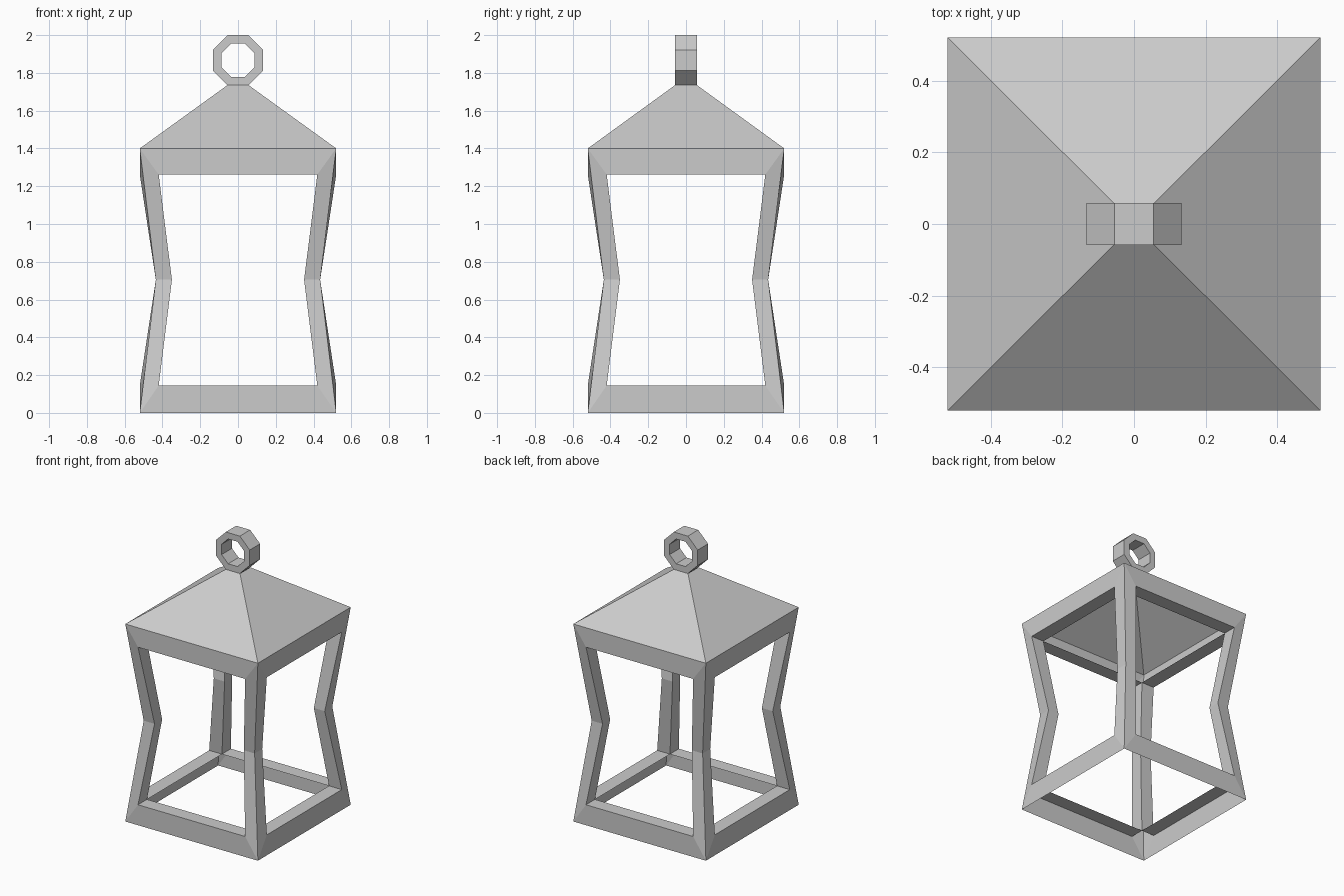
import bpy, bmesh, math
from mathutils import Matrix

if "Cube" in bpy.data.objects:
    bpy.data.objects.remove(bpy.data.objects["Cube"])


def make_object(name, bm):
    bmesh.ops.remove_doubles(bm, verts=bm.verts, dist=0.0005)
    mesh = bpy.data.meshes.new(name)
    bm.to_mesh(mesh)
    bm.free()
    obj = bpy.data.objects.new(name, mesh)
    bpy.context.collection.objects.link(obj)
    return obj


def bridge(bm, a, b, closed=True):
    n = len(a)
    for i in range(n if closed else n - 1):
        j = (i + 1) % n
        bm.faces.new((a[i], a[j], b[j], b[i]))


# Lantern frame: four pinched sides, each with a window and an inward lip
OUTER = [(0.52, 0.0), (0.435, 0.705), (0.52, 1.4)]     # half width, height
INNER = [(0.42, 0.145), (0.35, 0.705), (0.42, 1.262)]
ORDER = [(-1, 0), (1, 0), (1, 1), (1, 2), (-1, 2), (-1, 1)]

bm = bmesh.new()
for k in range(4):
    turn = Matrix.Rotation(k * math.pi / 2, 4, 'Z')

    def loop(profile, depth):
        return [bm.verts.new(turn @ Matrix.Translation(
            (s * profile[i][0], -depth[i][0], profile[i][1])).to_translation())
            for s, i in ORDER]

    rim = loop(OUTER, OUTER)
    window = loop(INNER, OUTER)
    lip = loop(INNER, INNER)
    bridge(bm, rim, window)
    bridge(bm, window, lip)
make_object("lantern_frame", bm)

# Roof: hollow pyramid shell, open underneath
bm = bmesh.new()
corners = [(-1, -1), (1, -1), (1, 1), (-1, 1)]
eaves = [bm.verts.new((0.52 * x, 0.52 * y, 1.4)) for x, y in corners]
peak = [bm.verts.new((0.056 * x, 0.058 * y, 1.735)) for x, y in corners]
bridge(bm, eaves, peak)
make_object("roof", bm)

# Hanging ring: eight-sided, standing on the roof peak
bm = bmesh.new()


def octagon(apothem, y):
    r = apothem / math.cos(math.pi / 8)
    return [bm.verts.new((r * math.cos((i + 0.5) * math.pi / 4), y,
                          1.8675 + r * math.sin((i + 0.5) * math.pi / 4)))
            for i in range(8)]


loops = [octagon(0.1325, -0.058), octagon(0.1325, 0.058),
         octagon(0.088, 0.058), octagon(0.088, -0.058)]
for i in range(4):
    bridge(bm, loops[i], loops[(i + 1) % 4])
bmesh.ops.recalc_face_normals(bm, faces=bm.faces)
make_object("hanging_ring", bm)
